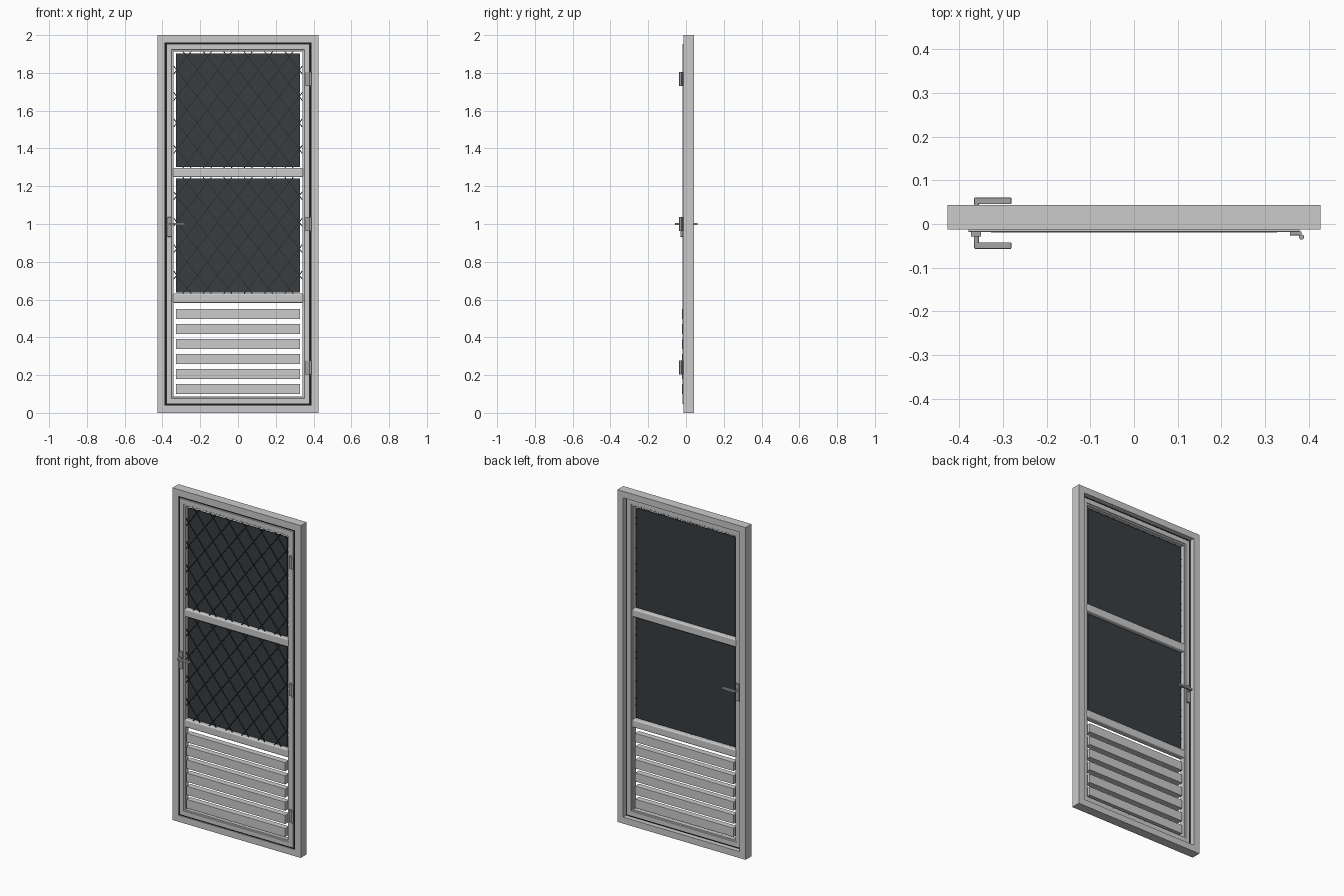
import bpy, bmesh, math
from mathutils import Matrix, Vector

if "Cube" in bpy.data.objects:
    bpy.data.objects.remove(bpy.data.objects["Cube"])


def material(name, col):
    m = bpy.data.materials.new(name)
    m.diffuse_color = (*col, 1)
    m.use_nodes = True
    m.node_tree.nodes["Principled BSDF"].inputs["Base Color"].default_value = m.diffuse_color
    return m


DARK = material("dark_pane", (0.04, 0.048, 0.052))
MESH = material("dark_lattice", (0.022, 0.026, 0.028))
BLACK = material("black_seal", (0.01, 0.01, 0.01))
METAL = material("grey_metal", (0.36, 0.37, 0.37))


def finish(name, bm, mat=None, bevel=0, segments=2):
    bmesh.ops.recalc_face_normals(bm, faces=bm.faces)
    me = bpy.data.meshes.new(name)
    bm.to_mesh(me)
    bm.free()
    ob = bpy.data.objects.new(name, me)
    bpy.context.collection.objects.link(ob)
    if mat:
        me.materials.append(mat)
    if bevel:
        b = ob.modifiers.new("bevel", 'BEVEL')
        b.width, b.segments, b.limit_method = bevel, segments, 'ANGLE'
    return ob


def add_box(bm, x0, x1, y0, y1, z0, z1):
    mid = Vector(((x0 + x1) / 2, (y0 + y1) / 2, (z0 + z1) / 2))
    bmesh.ops.create_cube(bm, size=1, matrix=Matrix.Translation(mid)
                          @ Matrix.Diagonal((x1 - x0, y1 - y0, z1 - z0, 1)))


def box(name, dims, mat=None, bevel=0, segments=2):
    bm = bmesh.new()
    add_box(bm, *dims)
    return finish(name, bm, mat, bevel, segments)


def cylinder(name, loc, radius, length, axis, mat):
    bm = bmesh.new()
    rot = Matrix.Rotation(math.pi / 2, 4, 'X') if axis == 'Y' else Matrix()
    bmesh.ops.create_cone(bm, cap_ends=True, segments=20, radius1=radius, radius2=radius,
                          depth=length, matrix=Matrix.Translation(loc) @ rot)
    ob = finish(name, bm, mat)
    for p in ob.data.polygons:
        p.use_smooth = len(p.vertices) == 4
    return ob


def ring(name, half, z0, z1, profile, mat=None, bevel=0):
    """Mitred frame; profile holds (inset, y) points."""
    bm = bmesh.new()
    loops = []
    for sx, top in ((-1, 0), (1, 0), (1, 1), (-1, 1)):
        loops.append([bm.verts.new((sx * (half - i), y, z1 - i if top else z0 + i))
                      for i, y in profile])
    n = len(profile)
    for k in range(4):
        a, b = loops[k], loops[(k + 1) % 4]
        for j in range(n):
            bm.faces.new((a[j], a[(j + 1) % n], b[(j + 1) % n], b[j]))
    return finish(name, bm, mat, bevel)


def rect(w, y0, y1):
    return [(0, y0), (w, y0), (w, y1), (0, y1)]


# Fixed frame, rubber seal and moving leaf
ring("outer_frame", 0.427, 0, 2, rect(0.039, -0.013, 0.043))
ring("seal", 0.389, 0.038, 1.962, rect(0.012, -0.008, 0.014), BLACK)
ring("door_leaf", 0.379, 0.048, 1.952,
     [(0, -0.018), (0.028, -0.018), (0.030, -0.013), (0.038, -0.013),
      (0.038, 0.015), (0.030, 0.015), (0.028, 0.020), (0, 0.020)], bevel=0.001)

# Cross rails
for name, z in (("upper_rail", 1.272), ("lower_rail", 0.607)):
    box(name, (-0.345, 0.345, -0.018, 0.020, z - 0.024, z + 0.024), bevel=0.007, segments=3)


def lattice(name, w, z0, z1, dx, dz):
    """Crossing diagonal bars clipped to the panel opening."""
    bm = bmesh.new()
    slope = dz / dx
    ang = math.atan(slope)
    zc = (z0 + z1) / 2
    for s in (1, -1):
        for k in range(-16, 17):
            c = zc + (k + 0.5) * dz
            lo, hi = sorted(((z0 - c) / (s * slope), (z1 - c) / (s * slope)))
            a, b = max(lo, -w), min(hi, w)
            if b - a < 0.004:
                continue
            x = (a + b) / 2
            bmesh.ops.create_cube(
                bm, size=1, matrix=Matrix.Translation((x, -0.0075 - 0.001 * s, c + s * slope * x))
                @ Matrix.Rotation(-s * ang, 4, 'Y')
                @ Matrix.Diagonal(((b - a) / math.cos(ang), 0.004, 0.0045, 1)))
    return finish(name, bm, MESH)


# Dark panes with diamond lattice in front
for name, p0, p1, l0, l1 in (("upper", 1.302, 1.902, 1.296, 1.914),
                             ("middle", 0.638, 1.241, 0.631, 1.248)):
    box(name + "_pane", (-0.329, 0.329, -0.004, 0.004, p0, p1), DARK)
    lattice(name + "_lattice", 0.341, l0, l1, 0.108, 0.14)

# Louvre slats
for i in range(6):
    z = 0.127 + i * 0.0793
    box(f"slat_{i + 1}", (-0.328, 0.328, -0.020, 0.016, z - 0.0265, z + 0.0265), bevel=0.001)

# Lever handle on each face
for side, s, face, grip in (("front", -1, 0.018, 0.0495), ("back", 1, 0.020, 0.053)):
    def span(a, b):
        return tuple(sorted((s * a, s * b)))
    box(side + "_handle_plate", (-0.374, -0.350, *span(face, face + 0.011), 0.932, 1.036),
        METAL, 0.002)
    cylinder(side + "_handle_neck", (-0.361, s * (face + grip) / 2, 1.0), 0.006,
             grip - face + 0.004, 'Y', METAL)
    box(side + "_handle_lever", (-0.366, -0.281, *span(grip - 0.0075, grip + 0.0075),
                                 0.994, 1.006), METAL, 0.002)

# Hinges
for i, z in enumerate((0.24, 1.0, 1.767)):
    box(f"hinge_leaf_{i + 1}", (0.357, 0.384, -0.026, -0.017, z - 0.037, z + 0.037), METAL, 0.001)
    cylinder(f"hinge_barrel_{i + 1}", (0.384, -0.030, z), 0.006, 0.074, 'Z', METAL)
